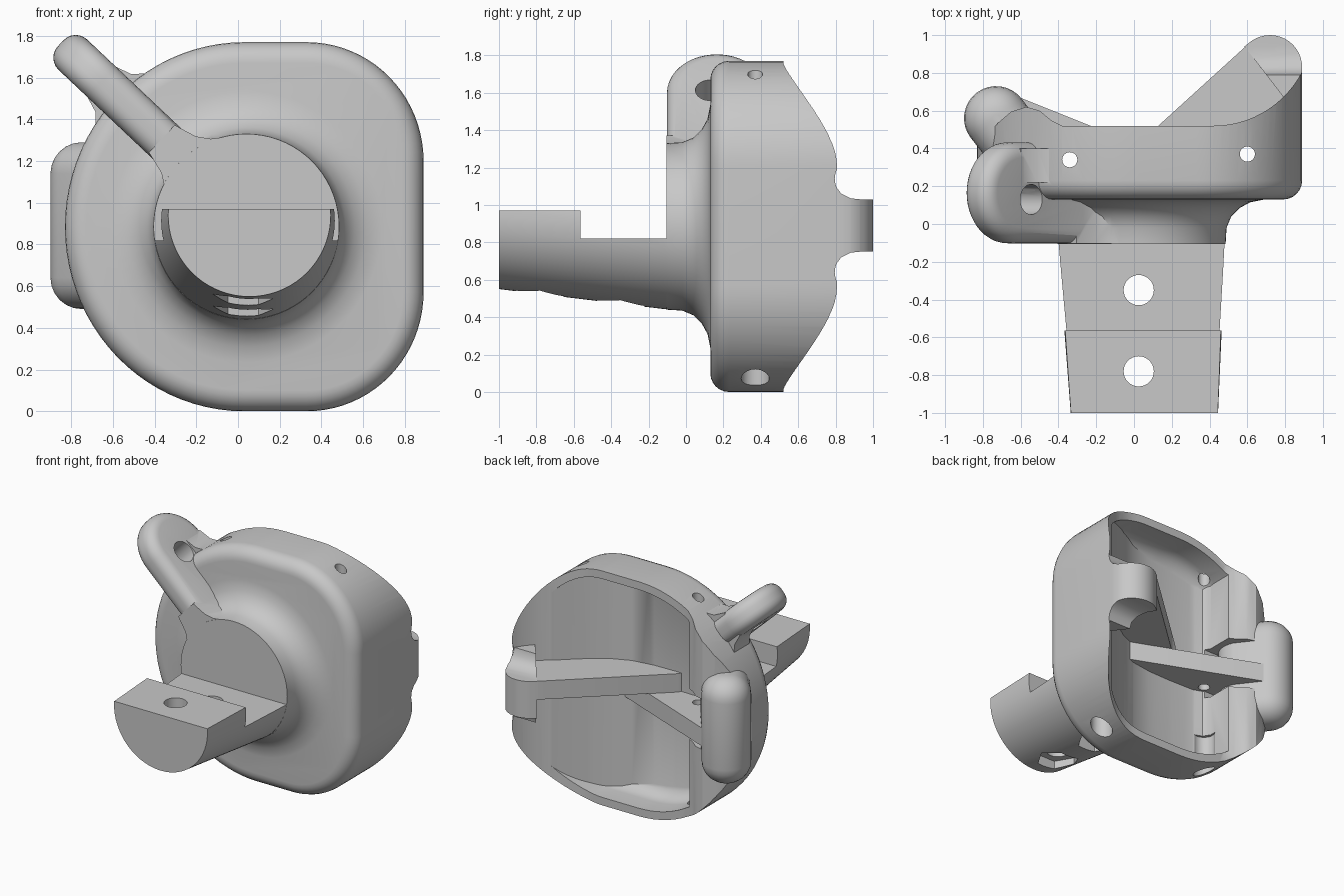
import bpy, bmesh
from math import sin, cos, pi, radians
from mathutils import Matrix, Vector

cube = bpy.data.objects.get("Cube")
if cube:
    bpy.data.objects.remove(cube, do_unlink=True)

grey = bpy.data.materials.new("plain_grey")
grey.use_nodes = True
grey.diffuse_color = (0.58, 0.58, 0.58, 1)
grey.node_tree.nodes["Principled BSDF"].inputs["Base Color"].default_value = (0.58, 0.58, 0.58, 1)


def make(name, bm):
    bmesh.ops.recalc_face_normals(bm, faces=bm.faces)
    mesh = bpy.data.meshes.new(name)
    bm.to_mesh(mesh)
    bm.free()
    ob = bpy.data.objects.new(name, mesh)
    bpy.context.scene.collection.objects.link(ob)
    mesh.materials.append(grey)
    return ob


def bake(ob):
    bpy.context.view_layer.update()
    deps = bpy.context.evaluated_depsgraph_get()
    mesh = bpy.data.meshes.new_from_object(ob.evaluated_get(deps))
    ob.modifiers.clear()
    ob.data = mesh


def loft(name, rings):
    """Skin closed loops of points and cap both ends."""
    bm = bmesh.new()
    loops = [[bm.verts.new(p) for p in ring] for ring in rings]
    n = len(loops[0])
    for a, b in zip(loops, loops[1:]):
        for i in range(n):
            j = (i + 1) % n
            bm.faces.new((a[i], a[j], b[j], b[i]))
    bm.faces.new(loops[0])
    bm.faces.new(loops[-1])
    return make(name, bm)


def prism(name, pts, axis, lo, hi, bevel=0):
    place = {"y": lambda p, t: (p[0], t, p[1]), "z": lambda p, t: (p[0], p[1], t),
             "x": lambda p, t: (t, p[0], p[1])}[axis]
    ob = loft(name, [[place(p, t) for p in pts] for t in (lo, hi)])
    if bevel:
        m = ob.modifiers.new("round", "BEVEL")
        m.width, m.segments = bevel, 6
        m.limit_method, m.angle_limit = "ANGLE", radians(40)
        m.use_clamp_overlap = False
        bake(ob)
    return ob


def arc(cx, cy, rx, ry, a0, a1, n=20):
    return [(cx + rx * cos(radians(a0 + (a1 - a0) * i / n)),
             cy + ry * sin(radians(a0 + (a1 - a0) * i / n))) for i in range(n + 1)]


def ring(y, cx, cz, r, n=72):
    return [(cx + r * cos(2 * pi * i / n), y, cz + r * sin(2 * pi * i / n)) for i in range(n)]


def rect(a, b, c, d):
    return [(a, b), (c, b), (c, d), (a, d)]


def mirrored(pts, mid=0):
    """Close a profile by reflecting it across its second coordinate."""
    return [(a, mid + b) for a, b in pts] + [(a, mid - b) for a, b in reversed(pts)]


def drill(x, y, r, lo, hi, sides=32):
    return prism("hole_cutter", arc(x, y, r, r, 0, 360 - 360 / sides, sides - 1), "z", lo, hi)


def boolean(ob, others, op="DIFFERENCE"):
    for other in others:
        m = ob.modifiers.new("bool", "BOOLEAN")
        m.operation, m.object, m.solver = op, other, "EXACT"
        bake(ob)
    for other in others:
        bpy.data.objects.remove(other, do_unlink=True)


def pin_holes():
    return [drill(x, y, r, lo, hi) for x, y in ((-0.34, 0.34), (0.6, 0.37))
            for r, lo, hi in ((0.04, 0.2, 2), (0.075, -0.5, 0.4))]


def outline(d):
    """Front shape, round on one side and square on the other, inset by d."""
    return (arc(0.33, 0.57, 0.56 - d, 0.57 - d, -90, 0) + arc(0.33, 1.2, 0.56 - d, 0.57 - d, 0, 90)
            + arc(0.03, 0.885, 0.86 - d, 0.885 - d, 90, 270, 44))


# Housing with a rounded front rim
housing = prism("housing", outline(0), "y", 0.13, 1.2, 0.1)

# Curved rear edge, with two grooves beside the tab
rear = [(-1.2, 0.42), (-0.83, 0.42), (-0.78, 0.47), (-0.72, 0.535), (-0.65, 0.595),
        (-0.57, 0.62), (-0.5, 0.6), (-0.44, 0.55), (-0.38, 0.52)]
rear += arc(0.42, 1.048, 0.528, 0.528, -90, -22, 14) + [(1.2, 1.1), (1.2, 1.5), (-1.2, 1.5)]
grooves = [prism("groove_cutter", arc(0.91, z, 0.115, 0.115, 0, 345, 23), "x", 0.7, 1.2)
           for z in (0.64, 1.14)]
boolean(housing, [prism("rear_cutter", rear, "z", -0.5, 2.5)] + grooves)

# Flared collar that joins the nose to the housing
flare = [(-0.105, 0.445), (-0.02, 0.45), (0.04, 0.475), (0.085, 0.52), (0.115, 0.575),
         (0.13, 0.65), (0.18, 0.66)]
collar = loft("collar", [ring(y, 0.04, 0.885, r) for y, r in flare])

# Slanted lug with a rounded end, a cross hole and widened roots
along = Vector((-0.727, 0, 0.687))
normal = Vector((0.687, 0, 0.727))
lug_frame = Matrix((along, (0, 1, 0), normal)).transposed().to_4x4()
lug_frame.translation = (-0.3, 0, 1.245)
lug_shape = [(-0.12, -0.102)] + arc(0.49, 0.165, 0.267, 0.267, -90, 90, 24) + [(-0.12, 0.432)]
lug = prism("lug", lug_shape, "z", -0.1, 0.1, 0.08)
collar_root = [(-0.2, 0.23), (-0.13, 0.22), (-0.08, 0.16), (-0.02, 0.12), (0.09, 0.09)]
rim_root = [(0.2, 0.25), (0.33, 0.25), (0.365, 0.17), (0.41, 0.125), (0.5, 0.095)]
boolean(lug, [prism("collar_root", mirrored(collar_root), "y", -0.103, 0.2),
              prism("rim_root", mirrored(rim_root), "y", 0.22, 0.4)], "UNION")
boolean(lug, [drill(0.43, 0.13, 0.08, -1, 1)])
lug.data.transform(lug_frame)
boolean(housing, [collar, lug], "UNION")

# Rear pocket that fades into the right wall, and the slot through the rounded side
pocket = [(-0.4, 1.2), (-0.4, 0.34), (-0.37, 0.29), (-0.3, 0.265), (-0.1, 0.26), (0.08, 0.265),
          (0.25, 0.29), (0.38, 0.345), (0.5, 0.425), (0.6, 0.51), (0.7, 0.6), (0.8, 0.705),
          (0.86, 0.78), (0.86, 1.2)]
pocket_cutter = prism("pocket_cutter", pocket, "z", 0, 1.8)
boolean(pocket_cutter, [prism("pocket_limit", outline(0.06), "y", 0.255, 1.5, 0.12)], "INTERSECT")
boolean(housing, [pocket_cutter, prism("slot_cutter", rect(-0.75, 0.3, 0, 0.9), "z", 0.7, 1.08)])
boolean(housing, pin_holes())

# Two crossing plates, one above the other, with slanted edges
upper_plate = prism("upper_plate", [(-0.15, 0.25), (-0.13, 0.285), (0.585, 0.935), (0.7, 0.95),
                                    (0.86, 0.75), (0.86, 0.25)], "z", 0.89, 1.029)
lower_plate = prism("lower_plate", [(0.42, 0.25), (0.38, 0.275), (-0.73, 0.72), (-0.8, 0.6),
                                    (-0.78, 0.25)], "z", 0.753, 0.89)
for plate in (upper_plate, lower_plate):
    boolean(plate, pin_holes())

# Tab: thick rounded tip with a flared root
tab_plan = [(0.585, 0.94)] + arc(0.72, 0.83, 0.17, 0.17, 125, 0, 14)
tab_plan += [(0.89, 0.4), (0.8, 0.4), (0.8, 0.66)]
flank = [(0.3, 0.26), (0.79, 0.26), (0.8, 0.21), (0.83, 0.17), (0.88, 0.145), (0.93, 0.14),
         (1.1, 0.139)]
tab = prism("tab", tab_plan, "z", 0.5, 1.3)
boolean(tab, [prism("tab_flank", mirrored(flank, 0.89), "x", 0.3, 1.2)], "INTERSECT")

# Side pad: a tall rounded block
pad_shape = arc(-0.73, 0.56, 0.17, 0.17, 38, 218, 16) + arc(-0.62, 0.42, 0.17, 0.17, 218, 398, 16)
pad = prism("side_pad", pad_shape[:-1], "z", 0.49, 1.29, 0.15)

# Tapered half-round nose with a stepped flat top
nose = loft("nose", [ring(-1, 0.055, 0.94, 0.39), ring(-0.09, 0.04, 0.885, 0.445)])
cuts = [prism("step_cutter", [(-1.5, 0.97), (-0.565, 0.97), (-0.565, 0.82), (-0.1, 0.82),
                              (-0.1, 2), (-1.5, 2)], "x", -1, 1)]
for y in (-0.35, -0.78):
    cuts += [drill(0.025, y, 0.08, 0, 2), drill(0.025, y, 0.145, 0, 0.61, 6)]
boolean(nose, cuts)

# Smooth shading with crisp edges
for ob in (housing, upper_plate, lower_plate, tab, pad, nose):
    bpy.ops.object.select_all(action="DESELECT")
    ob.select_set(True)
    bpy.context.view_layer.objects.active = ob
    bpy.ops.object.shade_smooth_by_angle(angle=radians(32))
